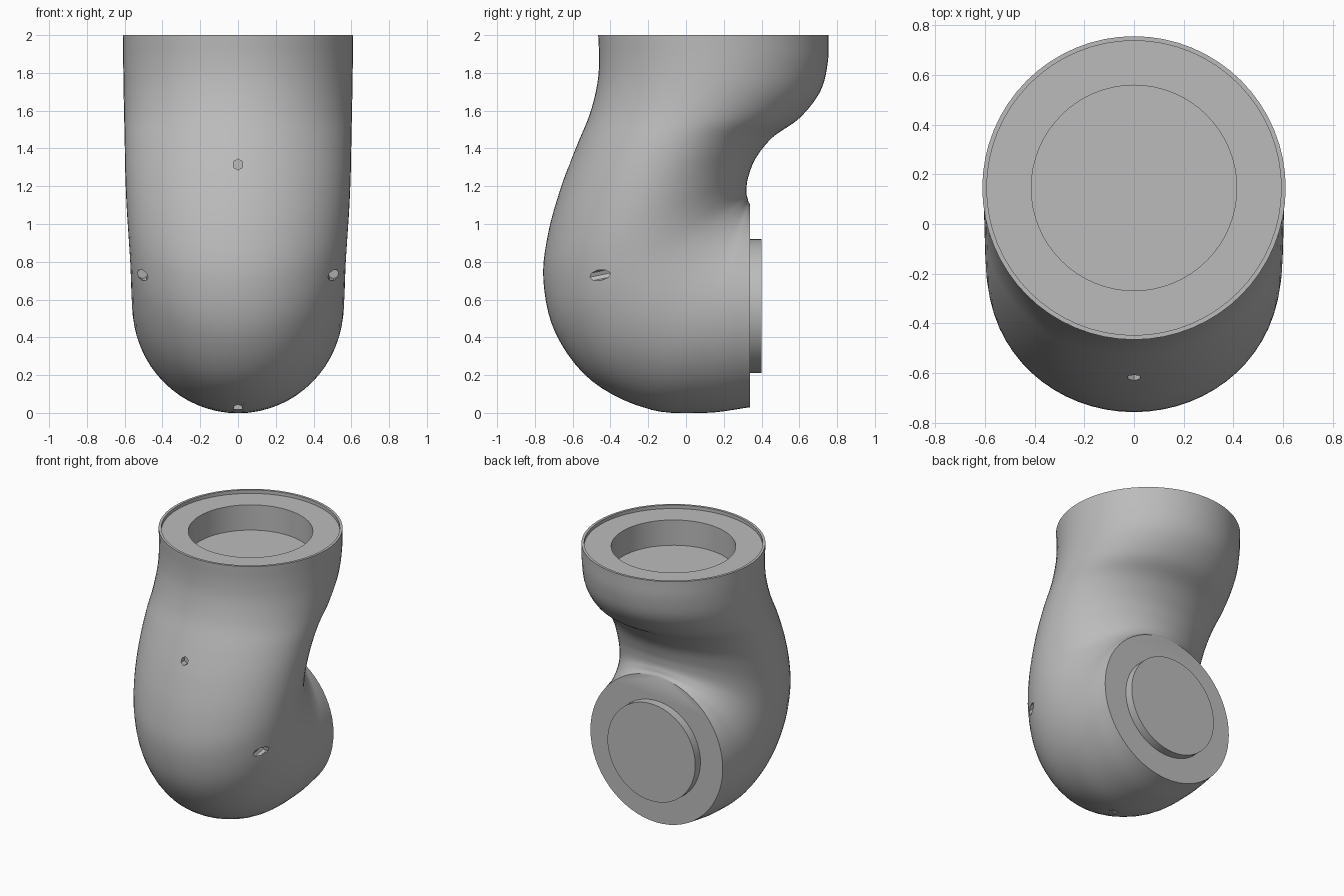
import bpy, bmesh, math
from mathutils import Vector

cube = bpy.data.objects.get("Cube")
if cube:
    bpy.data.objects.remove(cube, do_unlink=True)

SIDES = 64
STEPS = 5

grey = bpy.data.materials.new("plain_grey")
grey.use_nodes = True
GREY = (0.5, 0.5, 0.5, 1)
grey.diffuse_color = GREY
grey.node_tree.nodes["Principled BSDF"].inputs["Base Color"].default_value = GREY

# Cross-sections along the bend: outer y, z, inner y, z, half width
SECTIONS = [Vector(s) for s in (
    (.34, .03, .34, 1.10, .535),
    (.10, .00, .335, 1.11, .55),
    (-.20, .02, .33, 1.12, .56),
    (-.50, .17, .325, 1.14, .565),
    (-.69, .42, .32, 1.16, .57),
    (-.755, .70, .32, 1.19, .58),
    (-.73, .95, .33, 1.25, .59),
    (-.66, 1.20, .37, 1.35, .597),
    (-.58, 1.41, .46, 1.46, .60),
    (-.51, 1.58, .60, 1.56, .603),
    (-.47, 1.74, .71, 1.70, .606),
    (-.46, 1.87, .75, 1.85, .608),
    (-.465, 2.0, .755, 2.0, .61),
)]


def spline(points, steps):
    """Catmull-Rom samples through the points."""
    pts = [points[0] * 2 - points[1]] + points + [points[-1] * 2 - points[-2]]
    out = []
    for a, b, c, d in zip(pts, pts[1:], pts[2:], pts[3:]):
        for i in range(steps):
            t = i / steps
            out.append(0.5 * (2 * b + (c - a) * t + (2 * a - 5 * b + 4 * c - d) * t**2
                              + (3 * b - a - 3 * c + d) * t**3))
    return out + [points[-1]]


def ring(bm, s):
    outer, inner = Vector((0, s[0], s[1])), Vector((0, s[2], s[3]))
    mid, arm = (outer + inner) / 2, (outer - inner) / 2
    verts = []
    for i in range(SIDES):
        a = math.tau * i / SIDES
        verts.append(bm.verts.new(mid + arm * math.cos(a) + Vector((s[4] * math.sin(a), 0, 0))))
    return verts


def level_ring(y, z, r):
    return (y - r, z, y + r, z, r)


def cylinder(name, radius, y0, y1, x, z, sides, tilt=0):
    bpy.ops.mesh.primitive_cylinder_add(
        vertices=sides, radius=radius, depth=y1 - y0,
        location=(x, (y0 + y1) / 2, z), rotation=(math.pi / 2 + tilt, 0, 0))
    ob = bpy.context.object
    ob.name = name
    ob.data.materials.append(grey)
    return ob


# Elbow body with rimmed socket in the top
bm = bmesh.new()
loop = spline(SECTIONS, STEPS)
loop += [level_ring(.145, z, r) for z, r in
         ((2, .592), (1.975, .592), (1.975, .413), (1.79, .413))]
rings = [ring(bm, s) for s in loop]
for a, b in zip(rings, rings[1:]):
    for i in range(SIDES):
        j = (i + 1) % SIDES
        bm.faces.new((a[i], a[j], b[j], b[i]))
bm.faces.new(rings[0])
bm.faces.new(rings[-1])
bmesh.ops.recalc_face_normals(bm, faces=bm.faces)
mesh = bpy.data.meshes.new("elbow_body")
bm.to_mesh(mesh)
bm.free()
mesh.materials.append(grey)
body = bpy.data.objects.new("elbow_body", mesh)
bpy.context.collection.objects.link(body)

# Small drilled holes: front, both sides and underside
holes = [
    cylinder("front_hole_cutter", .029, -.80, -.585, 0, 1.315, 6),
    cylinder("left_hole_cutter", .029, -.70, -.40, .505, .71, 8, .2),
    cylinder("right_hole_cutter", .029, -.70, -.40, -.505, .71, 8, .2),
    cylinder("bottom_hole_cutter", .026, -.50, -.19, 0, .018, 8),
]
for cutter in holes:
    cutter.hide_render = True
    mod = body.modifiers.new("hole", 'BOOLEAN')
    mod.operation = 'DIFFERENCE'
    mod.solver = 'EXACT'
    mod.object = cutter
    bpy.context.view_layer.objects.active = body
    bpy.ops.object.modifier_apply(modifier=mod.name)
    bpy.data.objects.remove(cutter, do_unlink=True)

# Round plug on the back end
plug = cylinder("back_plug", .355, .33, .40, 0, .565, SIDES)

for ob in (body, plug):
    bpy.ops.object.select_all(action='DESELECT')
    ob.select_set(True)
    bpy.context.view_layer.objects.active = ob
    bpy.ops.object.shade_smooth_by_angle(angle=math.radians(35))
